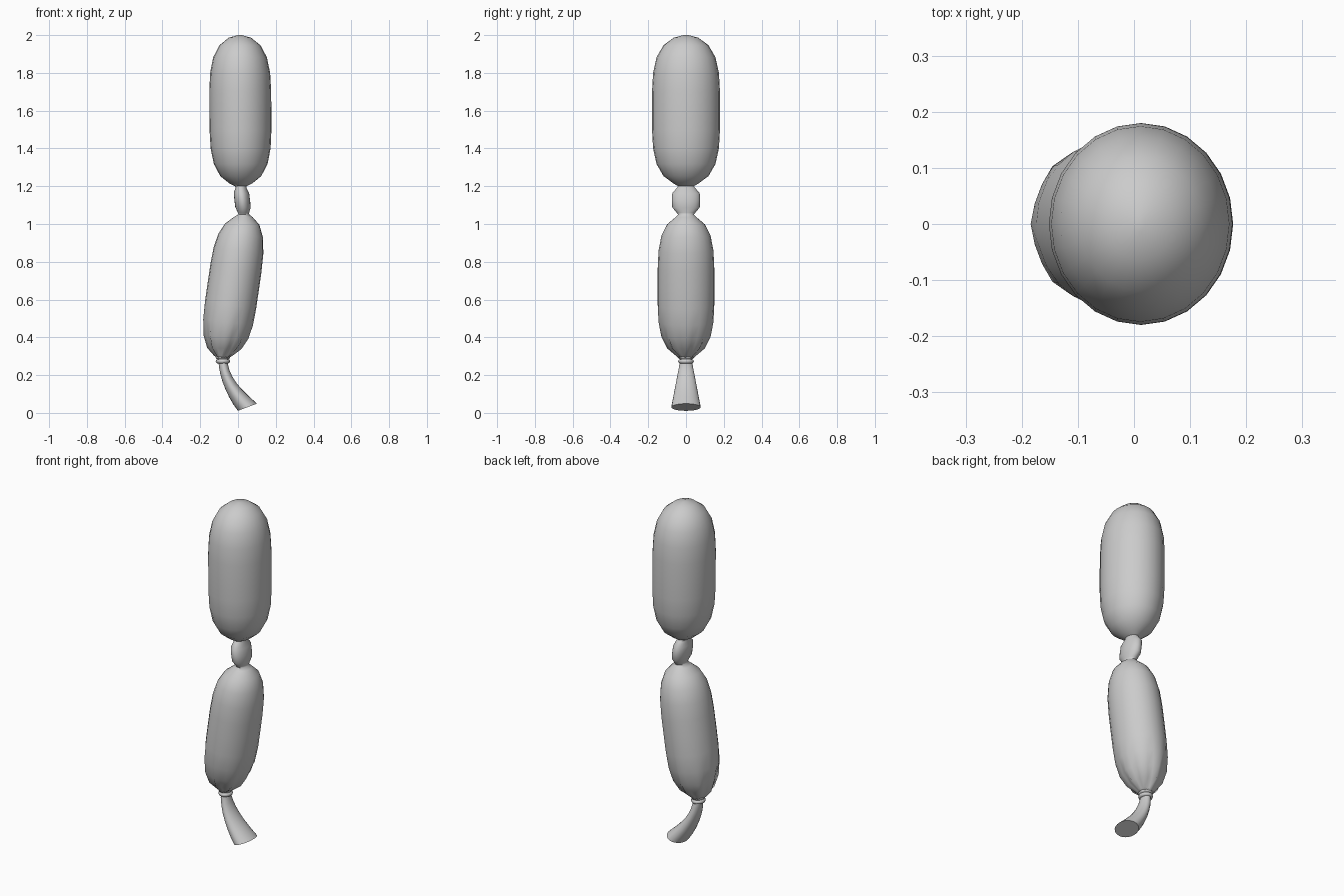
import bpy, bmesh
from math import sin, cos, pi, radians
from mathutils import Matrix, Vector

cube = bpy.data.objects.get("Cube")
if cube:
    bpy.data.objects.remove(cube)

grey = bpy.data.materials.new("plain grey")
grey.use_nodes = True
colour = (0.6, 0.6, 0.6, 1)
grey.diffuse_color = colour
grey.node_tree.nodes["Principled BSDF"].inputs["Base Color"].default_value = colour


def ring(centre, tilt, radius_x, radius_y, fold=0, sides=24, pleats=8):
    """Points of a tilted ellipse, with pleats pressed in by the fold depth."""
    turn = Matrix.Rotation(radians(tilt), 3, "Y")
    points = []
    for i in range(sides):
        angle = 2 * pi * i / sides
        inset = 1 - fold * (1 - cos(pleats * angle)) / 2
        offset = Vector((radius_x * cos(angle), radius_y * sin(angle), 0)) * inset
        points.append(centre + turn @ offset)
    return points


def finish(obj, name, sharp_angle):
    obj.name = name
    obj.data.name = name
    obj.data.materials.append(grey)
    bpy.ops.object.select_all(action="DESELECT")
    obj.select_set(True)
    bpy.context.view_layer.objects.active = obj
    bpy.ops.object.shade_smooth_by_angle(angle=radians(sharp_angle))


def loft(name, rings, sharp_angle):
    """Skin a row of rings and close both ends."""
    bm = bmesh.new()
    loops = [[bm.verts.new(point) for point in points] for points in rings]
    for lower, upper in zip(loops, loops[1:]):
        for i in range(len(lower)):
            bm.faces.new((lower[i - 1], lower[i], upper[i], upper[i - 1]))
    bm.faces.new(loops[0])
    bm.faces.new(loops[-1])
    bmesh.ops.recalc_face_normals(bm, faces=bm.faces)
    mesh = bpy.data.meshes.new(name)
    bm.to_mesh(mesh)
    bm.free()
    obj = bpy.data.objects.new(name, mesh)
    bpy.context.collection.objects.link(obj)
    finish(obj, name, sharp_angle)


def bulge(start, end, radius_x, radius_y, tilt=0, fold=0, steps=12, closed_top=False):
    """Rings of a blunt capsule between two pinched points, gathered at its start."""
    rings = []
    for i in range(steps):
        s = (1 - cos(pi * (i + 1) / steps)) / 2
        fullness = (1 - abs(2 * s - 1) ** 4) ** 0.5
        pinch = 0.01 if closed_top and s > 0.5 else 0.03
        rings.append(ring(
            start.lerp(end, s),
            tilt * sin(pi * s),
            max(pinch, radius_x * fullness),
            max(pinch * 1.4, radius_y * fullness),
            max(0, fold - s),
        ))
    return rings


# Continuous skin: gathered lower bulge, narrow neck and upright upper bulge
knot = Vector((-0.08, 0, 0.29))
waist = Vector((0.03, 0, 1.05))
throat = Vector((0.015, 0, 1.2))
crown = Vector((0.01, 0, 2))
skin = [ring(knot, 0, 0.03, 0.04)]
skin += bulge(knot, waist, 0.137, 0.15, tilt=10, fold=0.28)
skin += bulge(waist, throat, 0.042, 0.075, tilt=4, steps=6)
skin += bulge(throat, crown, 0.164, 0.18, closed_top=True)
loft("bulging_skin", skin, 70)

# Two turns of the band tied round the gathered end
for name, height in (("upper_band", 0.295), ("lower_band", 0.273)):
    bpy.ops.mesh.primitive_torus_add(
        location=(knot.x, 0, height),
        major_segments=16, minor_segments=8,
        major_radius=0.026, minor_radius=0.012,
    )
    band = bpy.context.object
    band.scale.y = 1.1
    finish(band, name, 70)

# Flaring tail that curls towards the left
tail = []
tail_steps = 7
for i in range(tail_steps + 1):
    t = i / tail_steps
    centre = knot + Vector((0.13 * t * t, 0, -0.26 * t))
    tilt = -35 * sin(0.8 * pi * t)
    tail.append(ring(centre, tilt, 0.024 + 0.03 * t * t, 0.028 + 0.05 * t))
loft("flared_tail", tail, 50)
